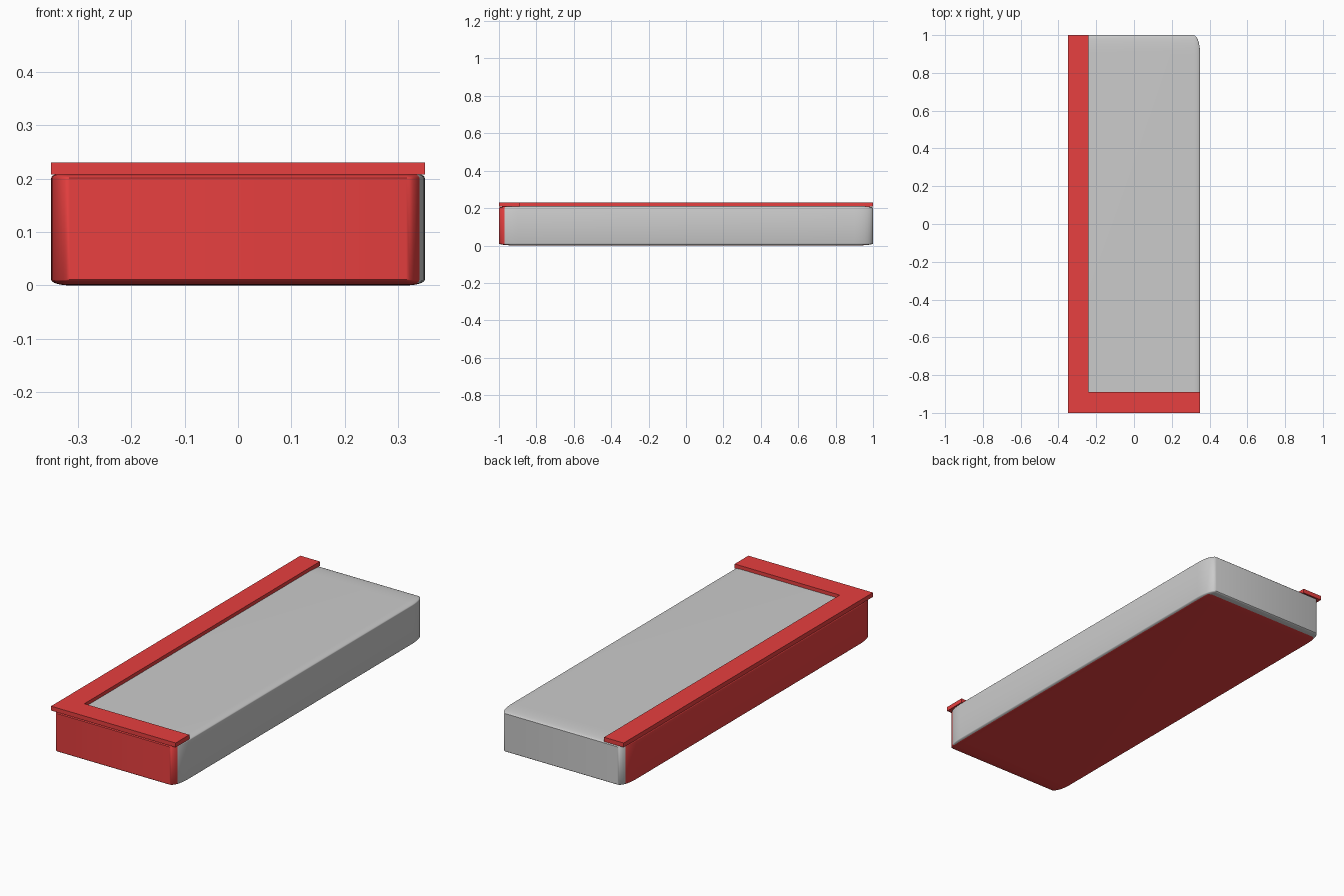
import bpy, bmesh

if "Cube" in bpy.data.objects:
    bpy.data.objects.remove(bpy.data.objects["Cube"])

red = bpy.data.materials.new("red")
red.diffuse_color = (0.8, 0.05, 0.05, 1)
red.use_nodes = True
red.node_tree.nodes["Principled BSDF"].inputs["Base Color"].default_value = red.diffuse_color
grey = bpy.data.materials.new("grey")


def finish(bm, name, materials):
    mesh = bpy.data.meshes.new(name)
    bm.to_mesh(mesh)
    bm.free()
    ob = bpy.data.objects.new(name, mesh)
    bpy.context.collection.objects.link(ob)
    for m in materials:
        mesh.materials.append(m)
    return ob


# Body: rounded cube, coloured by facing direction, then stretched into a slab
HALF = (0.35, 1.0, 0.106)
bm = bmesh.new()
bmesh.ops.create_cube(bm, size=2)
bmesh.ops.bevel(bm, geom=bm.edges[:], offset=0.1, segments=8, profile=0.5, affect='EDGES')
bm.normal_update()
for f in bm.faces:
    axis = max(range(3), key=lambda i: abs(f.normal[i]))
    f.material_index = 1 if f.normal[axis] < 0 else 0
for v in bm.verts:
    v.co = [c * h for c, h in zip(v.co, HALF)]
    v.co.z += HALF[2]
body = finish(bm, "two_tone_body", [grey, red])
bpy.context.view_layer.objects.active = body
body.select_set(True)
bpy.ops.object.shade_smooth_by_angle(angle=0.7)

# Trim: flat L-shaped rail along the left and front top edges
outline = [(-0.35, -1), (0.35, -1), (0.35, -0.89), (-0.24, -0.89), (-0.24, 1), (-0.35, 1)]
bm = bmesh.new()
face = bm.faces.new([bm.verts.new((x, y, 0.208)) for x, y in outline])
top = bmesh.ops.extrude_face_region(bm, geom=[face])
bmesh.ops.translate(bm, vec=(0, 0, 0.022), verts=[g for g in top["geom"] if isinstance(g, bmesh.types.BMVert)])
bmesh.ops.recalc_face_normals(bm, faces=bm.faces[:])
finish(bm, "top_trim", [red])
